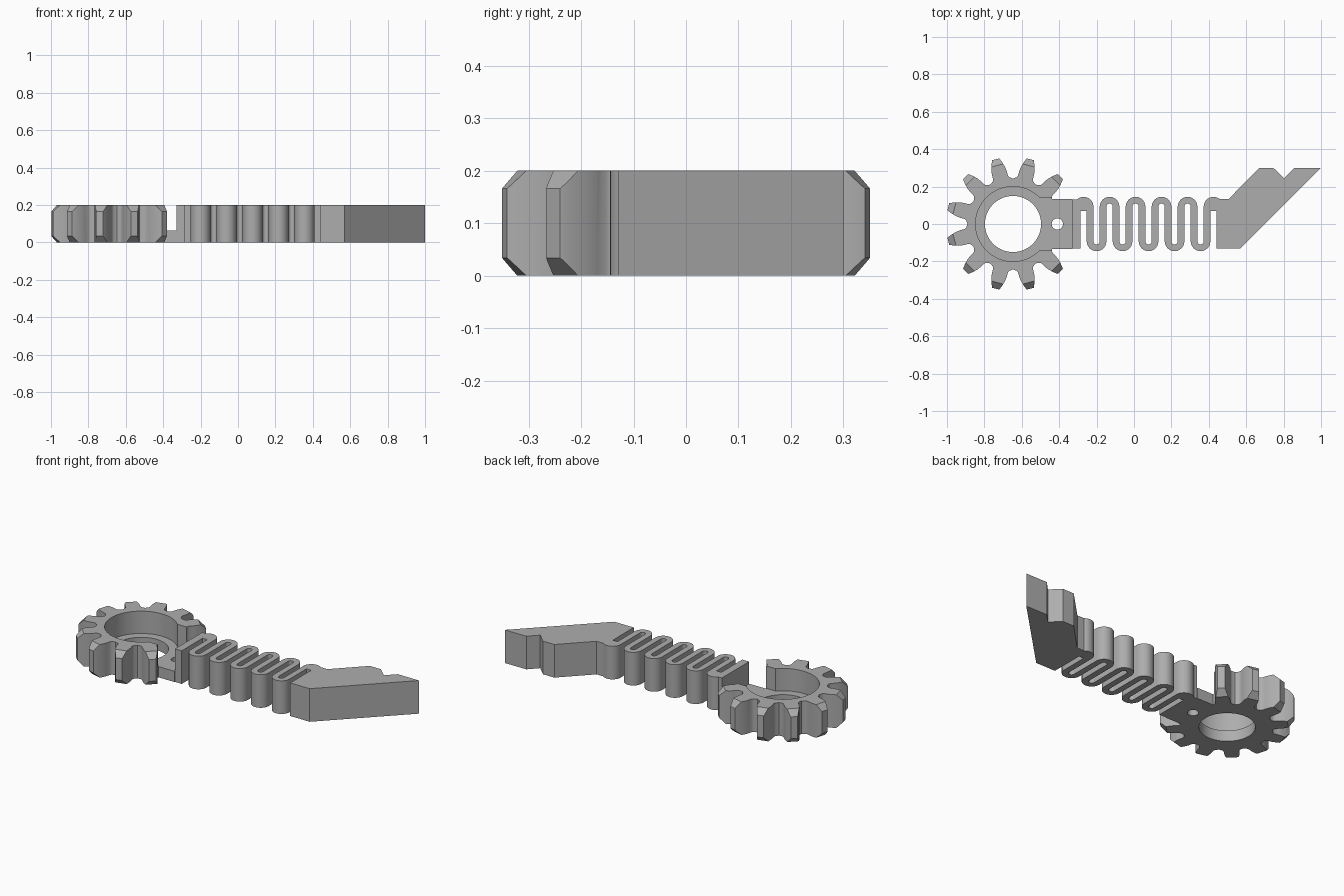
import bpy, bmesh
from math import pi, sin, cos, radians

if "Cube" in bpy.data.objects:
    bpy.data.objects.remove(bpy.data.objects["Cube"])

grey = bpy.data.materials.new("plain grey")
grey.use_nodes = True
colour = (0.42, 0.42, 0.42, 1)
grey.diffuse_color = colour
grey.node_tree.nodes["Principled BSDF"].inputs["Base Color"].default_value = colour

H = 0.2            # overall thickness
FLOOR = 0.065      # thin floor of the gear recess
GX = -0.647        # gear centre


def loft(name, rings):
    """Solid from stacked rings of (x, y, z) points, capped at both ends."""
    bm = bmesh.new()
    loops = [[bm.verts.new(p) for p in ring] for ring in rings]
    n = len(loops[0])
    for a, b in zip(loops, loops[1:]):
        for i in range(n):
            j = (i + 1) % n
            bm.faces.new((a[i], a[j], b[j], b[i]))
    bm.faces.new(loops[0][::-1])
    bm.faces.new(loops[-1])
    bmesh.ops.recalc_face_normals(bm, faces=bm.faces)
    mesh = bpy.data.meshes.new(name)
    bm.to_mesh(mesh)
    bm.free()
    mesh.materials.append(grey)
    obj = bpy.data.objects.new(name, mesh)
    bpy.context.collection.objects.link(obj)
    return obj


def prism(name, pts, z0=0.0, z1=H):
    return loft(name, [[(x, y, z) for x, y in pts] for z in (z0, z1)])


def circle(cx, r, n=64, turn=0.0):
    return [(cx + r * cos(turn + 2 * pi * i / n), r * sin(turn + 2 * pi * i / n)) for i in range(n)]


def box(x0, x1, y):
    return [(x0, -y), (x1, -y), (x1, y), (x0, y)]


def combine(target, tool, operation):
    mod = target.modifiers.new(operation, "BOOLEAN")
    mod.operation, mod.object, mod.solver = operation, tool, "EXACT"
    bpy.context.view_layer.objects.active = target
    bpy.ops.object.modifier_apply(modifier=mod.name)
    bpy.data.objects.remove(tool)


def smooth(obj):
    bpy.ops.object.select_all(action="DESELECT")
    obj.select_set(True)
    bpy.context.view_layer.objects.active = obj
    bpy.ops.object.shade_smooth_by_angle(angle=radians(28))


# Gear outline: twelve places, with the two nearest the stem left bare
ROOT = 0.243
flank = [(0.247, 0.046), (0.257, 0.041), (0.28, 0.041), (0.305, 0.038),
         (0.33, 0.031), (0.35, 0.023), (0.37, 0.013)]
outline = []
for i in range(12):
    a = radians(15 + 30 * i)
    if i in (0, 11):
        outline += [(GX + ROOT * cos(a + radians(d)), ROOT * sin(a + radians(d)))
                    for d in range(-15, 15, 5)]
        continue
    v = a - radians(15)
    outline.append((GX + ROOT * cos(v), ROOT * sin(v)))
    side = [(r, -w) for r, w in flank] + [(r, w) for r, w in flank[::-1]]
    outline += [(GX + r * cos(a) - w * sin(a), r * sin(a) + w * cos(a)) for r, w in side]
gear = prism("gear", outline)

# Trim the tooth tips with a chamfered twelve-sided disc
TIP, CH = 0.358, 0.034
rings = []
for r, z in ((TIP - CH, 0), (TIP, CH), (TIP, H - CH), (TIP - CH, H)):
    rings.append([(x, y, z) for x, y in circle(GX, r / cos(pi / 12), 12)])
combine(gear, loft("tip_trim", rings), "INTERSECT")

# Round recess, open slot towards the stem, thin tab and through holes
combine(gear, prism("recess", circle(GX, 0.2), FLOOR, H + 0.1), "DIFFERENCE")
combine(gear, prism("slot", box(GX + 0.1, GX + 0.4, 0.138), FLOOR, H + 0.1), "DIFFERENCE")
combine(gear, prism("tab", box(GX + 0.17, -0.33, 0.133), 0, FLOOR), "UNION")
combine(gear, prism("bore", circle(GX, 0.15), -0.1, H), "DIFFERENCE")
combine(gear, prism("pin_hole", circle(-0.41, 0.03, 24), -0.1, H), "DIFFERENCE")
smooth(gear)

# Upright block that anchors the spring
prism("spring_anchor", box(-0.33, -0.285, 0.13))

# Serpentine spring: parallel bars joined by half-round bends
X0, PITCH, BARS, TURN_Y, HALF = -0.235, 0.0695, 10, 0.0925, 0.018
edge_a, edge_b = [(X0 - HALF, TURN_Y)], [(X0 + HALF, TURN_Y)]
for k in range(BARS - 1):
    s = -1 if k % 2 == 0 else 1
    cx = X0 + PITCH * (k + 0.5)
    for edge, sign in ((edge_a, -s), (edge_b, s)):
        r = PITCH / 2 + sign * HALF
        for j in range(13):
            t = pi * (1 - j / 12)
            edge.append((cx + r * cos(t), s * (TURN_Y + r * sin(t))))
XE = X0 + PITCH * (BARS - 1)
edge_a.append((XE + HALF, TURN_Y))
edge_b.append((XE - HALF, TURN_Y))
smooth(prism("spring", edge_a + edge_b[::-1]))

# Solid rounded bends where the spring meets its ends
for name, cx in (("first_bend", X0 - PITCH / 2), ("last_bend", XE + PITCH / 2)):
    r = PITCH / 2 + HALF
    arch = [(cx + r * cos(pi * j / 16), TURN_Y + r * sin(pi * j / 16)) for j in range(17)]
    smooth(prism(name, [(cx - r, 0.07), (cx + r, 0.07)] + arch))

# Slanted arm with a notch in its end
prism("arm", [(0.44, -0.13), (0.57, -0.13), (1.0, 0.3), (0.857, 0.3), (0.803, 0.244),
              (0.745, 0.3), (0.67, 0.3), (0.505, 0.133), (0.44, 0.133)])
